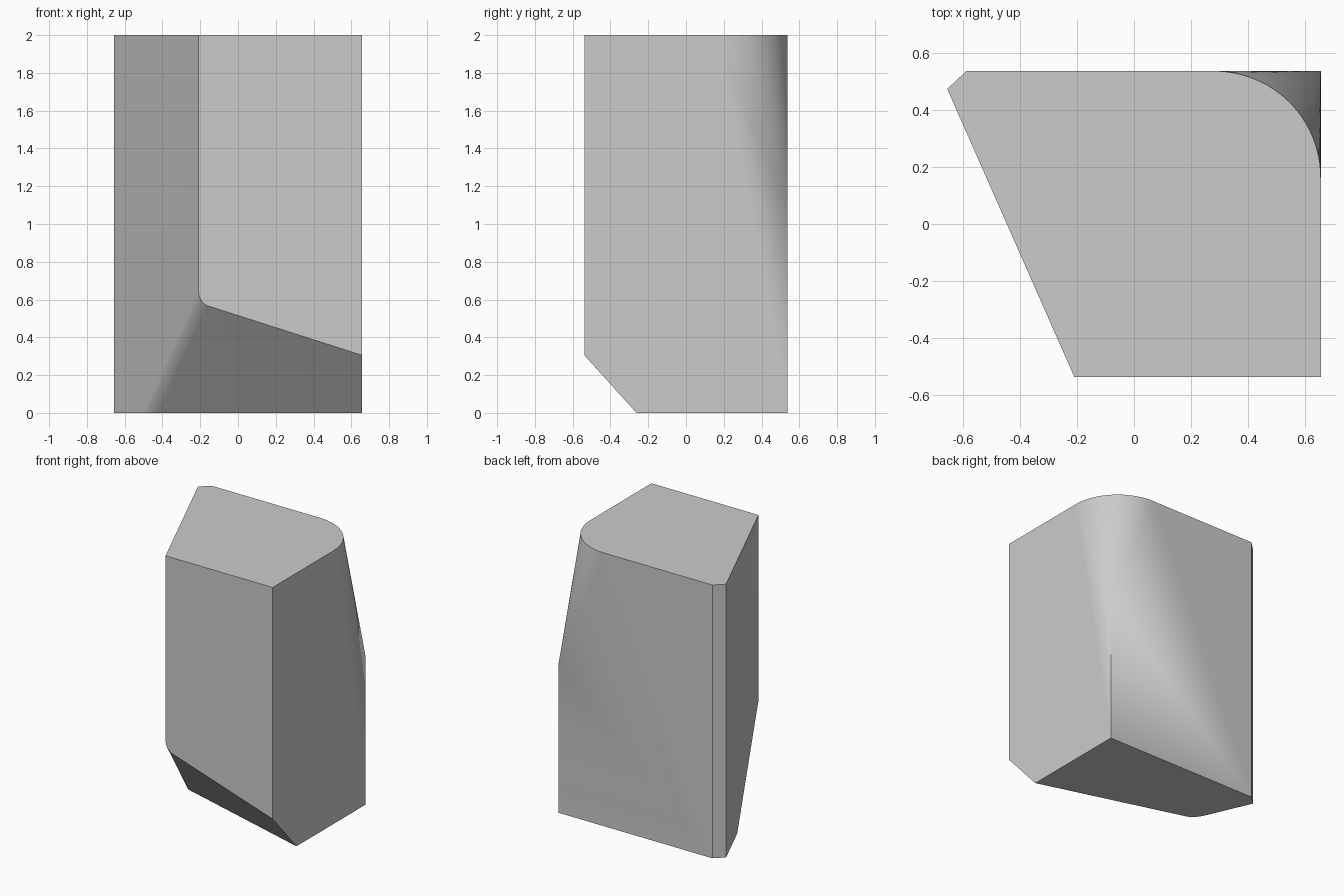
import bpy, bmesh, math
from mathutils import Vector

if "Cube" in bpy.data.objects:
    bpy.data.objects.remove(bpy.data.objects["Cube"])

X, Y, H = 0.657, 0.538, 2.0     # half width, half depth, height
R, APEX = 0.375, 1.08           # corner rounding at the top, height where it ends
SEG = 24

bm = bmesh.new()

# Plan outline: slanted left wall with a small chamfer at its back end
plan = [(-0.59, Y), (-X, 0.475), (-0.21, -Y), (X, -Y)]
low = [bm.verts.new((x, y, 0)) for x, y in plan]
top = [bm.verts.new((x, y, H)) for x, y in plan]
low_corner = bm.verts.new((X, Y, 0))
apex = bm.verts.new((X, Y, APEX))
arc = [bm.verts.new((X - R + R * math.cos(a), Y - R + R * math.sin(a), H))
       for a in (math.pi / 2 * i / SEG for i in range(SEG + 1))]

# Walls, caps and the conical corner that tapers to a point
for i in range(3):
    bm.faces.new((low[i], low[i + 1], top[i + 1], top[i]))
bm.faces.new((low[3], low_corner, apex, arc[0], top[3]))
bm.faces.new((low_corner, low[0], top[0], arc[-1], apex))
for a, b in zip(arc, arc[1:]):
    bm.faces.new((apex, b, a))
bm.faces.new(top + arc)
bm.faces.new(low[::-1] + [low_corner])
bmesh.ops.recalc_face_normals(bm, faces=bm.faces)

# Sloping cut under the front
p = Vector((X, -0.262, 0))
n = (Vector((X, -Y, 0.305)) - p).cross(Vector((-0.21, -Y, 0.583)) - p)
if n.z > 0:
    n.negate()
cut = bmesh.ops.bisect_plane(bm, geom=bm.verts[:] + bm.edges[:] + bm.faces[:],
                             plane_co=p, plane_no=n, clear_outer=True)
edges = [e for e in cut["geom_cut"] if isinstance(e, bmesh.types.BMEdge)]
bmesh.ops.contextual_create(bm, geom=edges)
bmesh.ops.recalc_face_normals(bm, faces=bm.faces)

# Small fillet where the cut meets the slanted wall
ridge = [e for e in edges if all(v.co.x < -0.15 for v in e.verts)]
bmesh.ops.bevel(bm, geom=ridge, offset=0.05, segments=8, profile=0.5,
                affect='EDGES', clamp_overlap=True)

mesh = bpy.data.meshes.new("block")
bm.to_mesh(mesh)
bm.free()
block = bpy.data.objects.new("block", mesh)
bpy.context.collection.objects.link(block)

grey = bpy.data.materials.new("light grey")
grey.diffuse_color = (0.6, 0.6, 0.6, 1)
grey.use_nodes = True
grey.node_tree.nodes["Principled BSDF"].inputs["Base Color"].default_value = grey.diffuse_color
mesh.materials.append(grey)

bpy.context.view_layer.objects.active = block
block.select_set(True)
bpy.ops.object.shade_smooth_by_angle(angle=math.radians(25))
